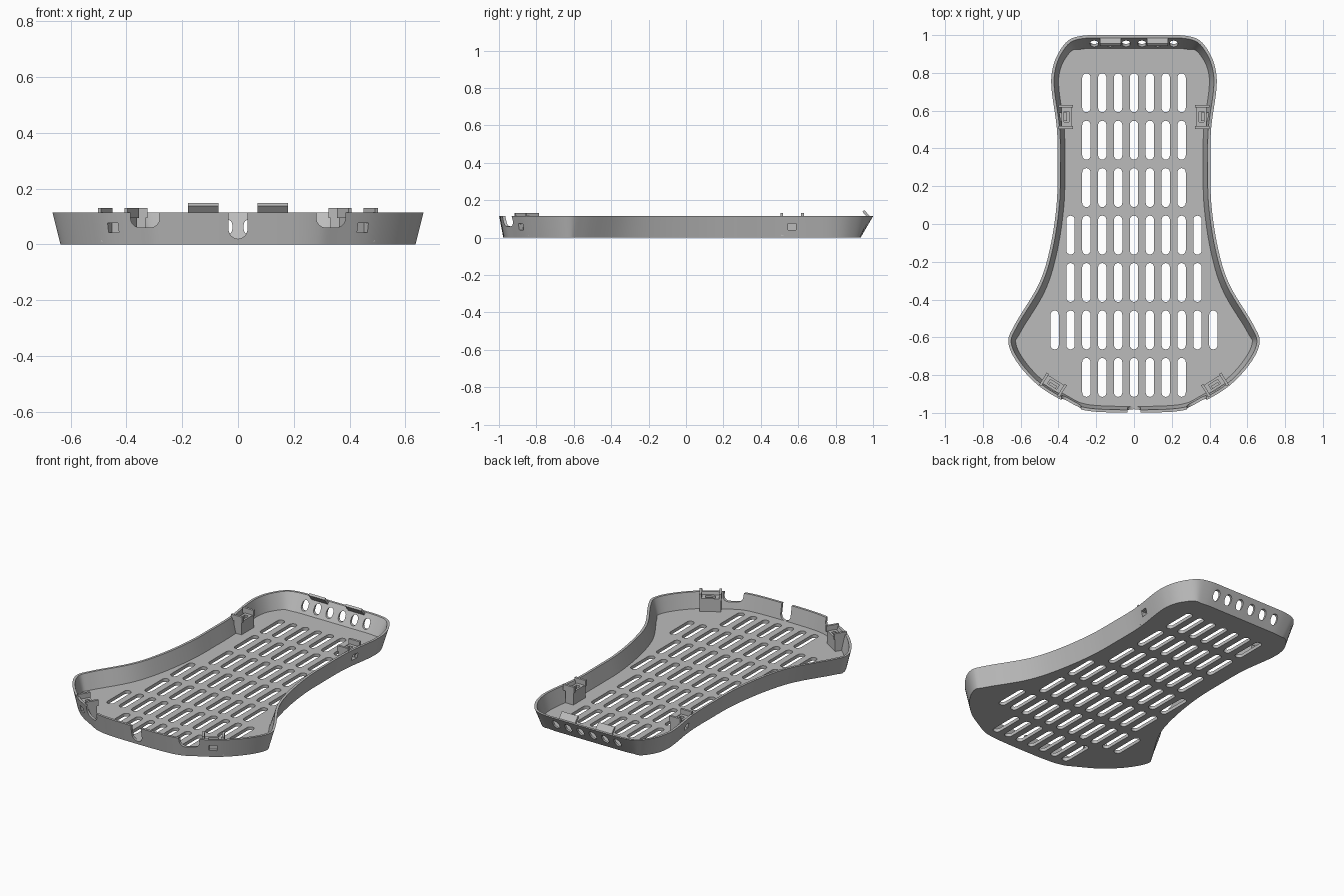
import bpy, bmesh, math
from mathutils import Matrix, Vector

cube = bpy.data.objects.get("Cube")
if cube:
    bpy.data.objects.remove(cube, do_unlink=True)

grey = bpy.data.materials.new("grey plastic")
grey.use_nodes = True
grey.diffuse_color = (0.5, 0.5, 0.5, 1)
grey.node_tree.nodes["Principled BSDF"].inputs["Base Color"].default_value = (0.5, 0.5, 0.5, 1)

RIM, FLOOR, WALL = 0.115, 0.02, 0.015


def finish(name, bm):
    bmesh.ops.recalc_face_normals(bm, faces=bm.faces)
    mesh = bpy.data.meshes.new(name)
    bm.to_mesh(mesh)
    bm.free()
    mesh.materials.append(grey)
    ob = bpy.data.objects.new(name, mesh)
    bpy.context.collection.objects.link(ob)
    return ob


def loft(bm, loops):
    rings = [[bm.verts.new(p) for p in loop] for loop in loops]
    n = len(rings[0])
    for a, b in zip(rings, rings[1:]):
        for i in range(n):
            j = (i + 1) % n
            bm.faces.new((a[i], a[j], b[j], b[i]))
    bm.faces.new(rings[0][::-1])
    bm.faces.new(rings[-1])


def prism(bm, shape, depth, frame):
    loft(bm, [[frame @ Vector((x, y, z)) for x, y in shape] for z in (-depth / 2, depth / 2)])


def box(bm, frame, lo, hi):
    shape = [(lo[0], lo[1]), (hi[0], lo[1]), (hi[0], hi[1]), (lo[0], hi[1])]
    loft(bm, [[frame @ Vector((x, y, z)) for x, y in shape] for z in (lo[2], hi[2])])


def stadium(r, half, steps=8):
    pts = []
    for k, cy in ((0, half - r), (1, r - half)):
        for i in range(steps + 1):
            a = math.pi * (k + i / steps)
            pts.append((r * math.cos(a), cy + r * math.sin(a)))
    return pts


def cut(target, bm):
    cutter = finish("cutter", bm)
    cutter.hide_render = True
    mod = target.modifiers.new("cut", "BOOLEAN")
    mod.operation, mod.solver, mod.object = "DIFFERENCE", "EXACT", cutter
    bpy.context.view_layer.objects.active = target
    bpy.ops.object.modifier_apply(modifier=mod.name)
    bpy.data.objects.remove(cutter, do_unlink=True)


def smooth_closed(pts, steps=6):
    out, n = [], len(pts)
    for i in range(n):
        a, b, c, d = (Vector(pts[(i + k) % n]) for k in (-1, 0, 1, 2))
        for s in range(steps):
            t = s / steps
            out.append(b + (c - a) * t / 2 + (2 * a - 5 * b + 4 * c - d) * t * t / 2
                       + (3 * b - a - 3 * c + d) * t ** 3 / 2)
    return out


# Tray: flared wall around a flat floor
half = [(0.14, -0.997), (0.28, -0.982), (0.37, -0.94), (0.5, -0.86), (0.61, -0.745),
        (0.665, -0.63), (0.63, -0.53), (0.505, -0.32), (0.445, -0.13), (0.41, 0.1),
        (0.405, 0.3), (0.408, 0.5), (0.435, 0.7), (0.435, 0.8), (0.408, 0.89),
        (0.35, 0.97), (0.27, 0.997), (0.14, 1.0)]
outline = smooth_closed(half + [(-x, y) for x, y in reversed(half)])
count = len(outline)
normals = []
for i in range(count):
    d = (outline[(i + 1) % count] - outline[i - 1]).normalized()
    normals.append(Vector((d.y, -d.x)))


def ring(z, inset):
    loop = []
    for p, nrm in zip(outline, normals):
        flare = 0.029 + (0.038 * nrm.y ** 2 if nrm.y > 0 else -0.007 * nrm.y ** 2)
        q = p - nrm * (inset + flare * (1 - z / RIM))
        loop.append((q.x, q.y, z))
    return loop


bm = bmesh.new()
loft(bm, [ring(0, 0), ring(RIM, 0), ring(RIM, WALL), ring(FLOOR, WALL)])
tray = finish("tray", bm)

# Floor slots
bm = bmesh.new()
for row, reach in enumerate((3, 3, 3, 4, 4, 5, 3)):
    for col in range(-reach, reach + 1):
        prism(bm, stadium(0.022, 0.103), 0.1,
              Matrix.Translation((col * 0.084, 0.695 - row * 0.2512, 0)))
cut(tray, bm)

# Back holes, front notches and clip windows
upright = Matrix.Rotation(math.pi / 2, 4, "X")
clips = []
for side in (1, -1):
    for x, y, nx, ny in ((0.406, 0.567, -1, 0.0), (0.452, -0.89, -0.53, 0.85)):
        inward = Vector((side * nx, ny, 0)).normalized()
        along = Vector((0, 0, 1)).cross(inward)
        frame = Matrix((inward, along, (0, 0, 1))).transposed().to_4x4()
        clips.append(Matrix.Translation((side * x, y, 0)) @ frame)

bm = bmesh.new()
for i in range(6):
    prism(bm, stadium(0.022, 0.028), 0.3,
          Matrix.Translation(((i - 2.5) * 0.084, 0.97, 0.062)) @ upright)
for x, r, low in ((0, 0.034, 0.02), (0.333, 0.052, 0.06), (-0.333, 0.052, 0.06)):
    corner = min(r, 0.034)
    shape = [(r, 0.2), (-r, 0.2)]
    for i in range(13):
        a = math.pi * (1 + i / 12)
        shift = (r - corner) * (1 if i > 6 else -1)
        shape.append((shift + corner * math.cos(a), low + corner + corner * math.sin(a)))
    prism(bm, shape, 0.16, Matrix.Translation((x, -0.96, 0)) @ upright)
for frame in clips:
    box(bm, frame, (-0.04, -0.022, 0.042), (0.045, 0.022, 0.077))
cut(tray, bm)

# Clip sockets with a pocket and two prongs each
sockets = []
for frame, name in zip(clips, ("left_back", "left_front", "right_back", "right_front")):
    bm = bmesh.new()
    box(bm, frame, (0.022, -0.06, 0.01), (0.075, 0.06, 0.1))
    socket = finish(name + "_clip_socket", bm)
    bm = bmesh.new()
    box(bm, frame, (0.036, -0.028, 0.04), (0.062, 0.028, 0.2))
    box(bm, frame, (0.0, -0.022, 0.042), (0.05, 0.022, 0.077))
    cut(socket, bm)
    bm = bmesh.new()
    for s in (-1, 1):
        box(bm, frame, (0.006, s * 0.056 - 0.007, 0.095), (0.082, s * 0.056 + 0.007, 0.131))
    prongs = finish(name + "_clip_prongs", bm)
    sockets += [socket, prongs]

# Leaning tabs on the back rim
for side, name in ((1, "left"), (-1, "right")):
    bm = bmesh.new()
    frame = Matrix.Translation((side * 0.125, 0.985, 0.1)) @ Matrix.Rotation(math.radians(40), 4, "X")
    box(bm, frame, (-0.055, -0.007, 0), (0.055, 0.007, 0.056))
    finish(name + "_back_tab", bm)

# Smooth curved wall, crisp edges
bpy.ops.object.select_all(action="DESELECT")
tray.select_set(True)
bpy.context.view_layer.objects.active = tray
bpy.ops.object.shade_smooth_by_angle(angle=math.radians(30))
